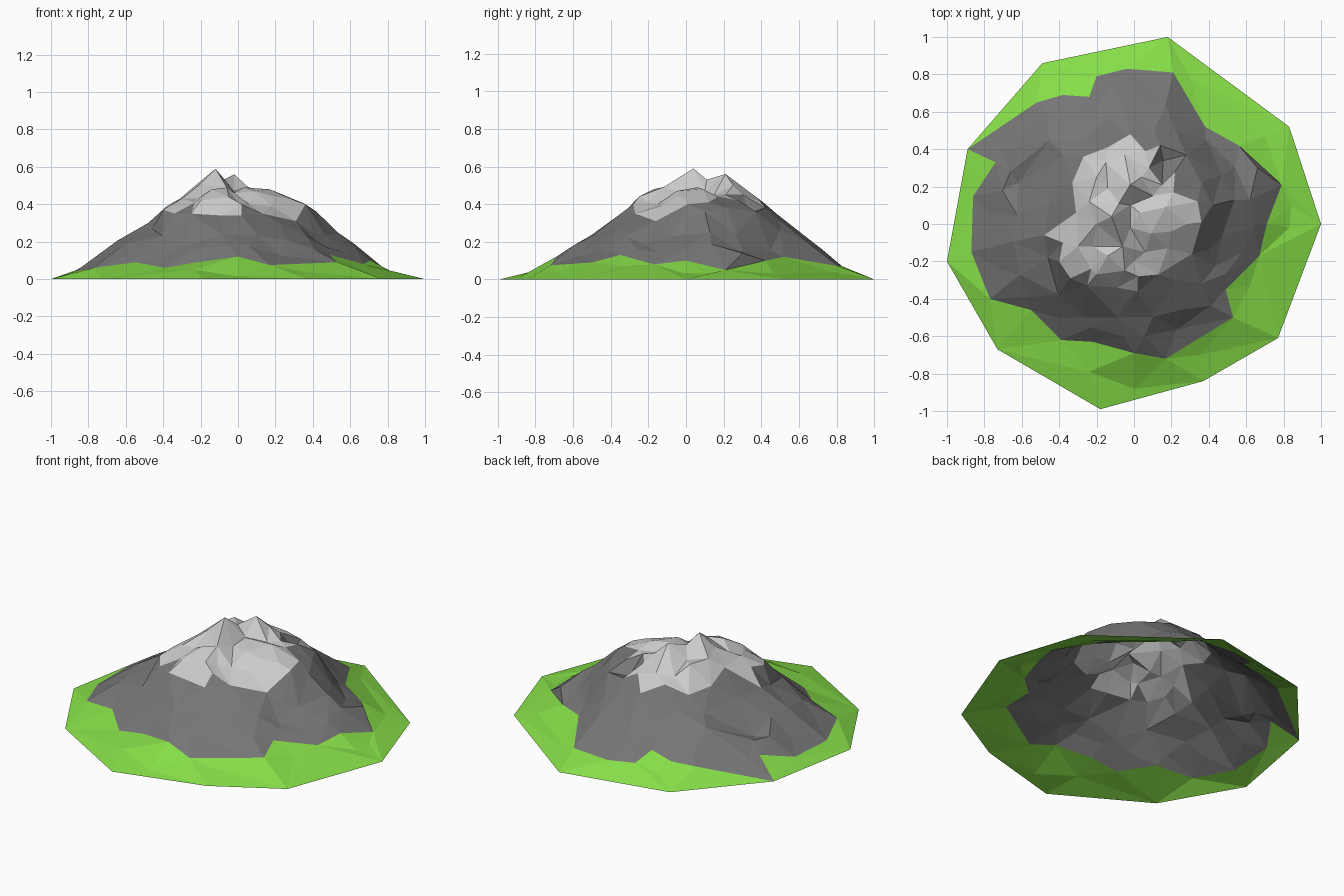
import bpy, math, random
from mathutils import Vector
from mathutils.geometry import delaunay_2d_cdt

if "Cube" in bpy.data.objects:
    bpy.data.objects.remove(bpy.data.objects["Cube"])

random.seed(7)

# Contour loops, counter-clockwise: ground rim, grass/rock border, rock/snow border
rim = [(1, 0, 0), (.83, .52, 0), (.18, 1, 0), (-.49, .86, 0), (-.89, .4, 0), (-1, -.2, 0),
       (-.73, -.67, 0), (-.18, -.99, 0), (.37, -.84, 0), (.77, -.61, 0)]
grass_line = [(.71, 0, .1), (.79, .21, .05), (.56, .42, .1), (.38, .52, .12), (.21, .81, .07),
              (-.04, .83, .07), (-.2, .79, .08), (-.24, .68, .13), (-.38, .69, .1), (-.52, .65, .09),
              (-.89, .4, 0), (-.74, .33, .1), (-.86, .15, .05), (-.87, -.15, .04), (-.77, -.4, .06),
              (-.55, -.46, .09), (-.39, -.62, .06), (-.22, -.63, .09), (0, -.69, .12), (.17, -.72, .075),
              (.53, -.5, .09), (.49, -.35, .13), (.67, -.17, .08)]
snow_line = [(.36, .01, .4), (.34, .12, .41), (.21, .17, .44), (.22, .28, .42), (.15, .21, .45),
             (.08, .3, .45), (.14, .42, .38), (.06, .39, .42), (-.02, .48, .35), (-.14, .41, .41),
             (-.27, .36, .36), (-.33, .22, .38), (-.31, .06, .43), (-.48, -.06, .3), (-.38, -.1, .39),
             (-.4, -.2, .37), (-.34, -.29, .35), (-.23, -.24, .41), (-.25, -.33, .35), (-.09, -.34, .34),
             (.02, -.36, .34), (.02, -.28, .4), (.13, -.27, .35), (.31, -.16, .31)]

# Crags on the summit, rock ridges and gullies, bumps in the grass
summit = [(-.12, .04, .59), (-.02, .21, .56), (-.2, 0, .51), (-.02, -.02, .46), (-.14, -.17, .48),
          (-.2, -.27, .42), (.03, .06, .49), (.17, .09, .48), (.28, 0, .43), (.04, .25, .5),
          (-.05, .37, .44), (-.2, .25, .49), (-.3, -.12, .43), (.06, -.15, .4), (.18, -.13, .39),
          (-.08, .11, .53), (-.24, .12, .49), (.09, -.05, .47), (-.05, -.25, .44), (-.15, .33, .43),
          (-.22, -.12, .43), (-.06, -.12, .49), (.1, .15, .45), (-.14, .19, .48), (-.02, .1, .47),
          (0, -.2, .41), (.2, -.04, .44)]
ridges = [(.42, .1, .36), (.36, .22, .38), (.62, .13, .19), (.47, -.07, .23), (.66, .3, .14),
          (.17, .64, .2), (.22, .5, .26), (-.62, .22, .14), (-.66, .28, .15), (-.15, .56, .24),
          (-.45, .45, .24), (.28, .37, .36), (-.46, -.18, .27)]
bumps = [(0, -.88, .015), (-.24, -.79, .05), (.35, -.7, .04), (.62, -.33, .07), (.84, .1, .03),
         (.83, -.02, .035), (.7, .47, .03), (.3, .78, .04), (-.35, .78, .05)]


def at_angle(loop, ang):
    """Point where a ray from the centre meets the loop."""
    d = Vector((math.cos(ang), math.sin(ang), 0))
    for p, q in zip(loop, loop[1:] + loop[:1]):
        a, b = Vector(p), Vector(q)
        ca, cb = d.x * a.y - d.y * a.x, d.x * b.y - d.y * b.x
        if ca * cb < 0 and (a + b).dot(d) > 0:
            return a.lerp(b, ca / (ca - cb))


def inside(loop, p):
    hit = False
    for a, b in zip(loop, loop[1:] + loop[:1]):
        if (a[1] > p.y) != (b[1] > p.y):
            if p.x < a[0] + (b[0] - a[0]) * (p.y - a[1]) / (b[1] - a[1]):
                hit = not hit
    return hit


# Collect points; the loops become fixed edges of the triangulation
points, edges = [], []
for loop in (rim, grass_line, snow_line):
    s, n = len(points), len(loop)
    points += [Vector(p) for p in loop]
    edges += [(s + i, s + (i + 1) % n) for i in range(n)]
points += [Vector(p) for p in summit + ridges + bumps]

# Jittered rings across the rocky slope
for t, count in ((.25, 22), (.5, 20), (.77, 18)):
    for i in range(count):
        ang = (i + .5 * (t == .5) + random.uniform(-.3, .3)) * math.tau / count + .013
        low, high = at_angle(grass_line, ang), at_angle(snow_line, ang)
        if low is None or high is None:
            continue
        p = low.lerp(high, t + random.uniform(-.07, .07))
        p.z += random.uniform(-.025, .015)
        near = [Vector(r) for r in ridges + snow_line]
        if all((p - r).xy.length > .08 for r in near) and not inside(snow_line, p):
            points.append(p)

co, _, tris, orig, _, _ = delaunay_2d_cdt([p.xy for p in points], edges, [], 0, 1e-5)
verts = [Vector((c.x, c.y, points[o[0]].z if o else .05)) for c, o in zip(co, orig)]

# Sort triangles into the three bands
bands = {"grass_base": [], "rock_slope": [], "snow_cap": []}
for f in tris:
    c = sum((verts[i] for i in f), Vector()) / 3
    if inside(snow_line, c):
        bands["snow_cap"].append(f)
    elif inside(grass_line, c):
        bands["rock_slope"].append(f)
    else:
        bands["grass_base"].append(f)

colours = {"grass_base": (.24, .73, .065, 1), "rock_slope": (.18, .18, .18, 1), "snow_cap": (.53, .53, .53, 1)}
for name, faces in bands.items():
    used = sorted({i for f in faces for i in f})
    index = {v: k for k, v in enumerate(used)}
    mesh = bpy.data.meshes.new(name)
    mesh.from_pydata([verts[i] for i in used], [], [[index[i] for i in f] for f in faces])
    mat = bpy.data.materials.new(name)
    mat.diffuse_color = colours[name]
    mat.use_nodes = True
    mat.node_tree.nodes["Principled BSDF"].inputs["Base Color"].default_value = mat.diffuse_color
    mesh.materials.append(mat)
    bpy.context.collection.objects.link(bpy.data.objects.new(name, mesh))
